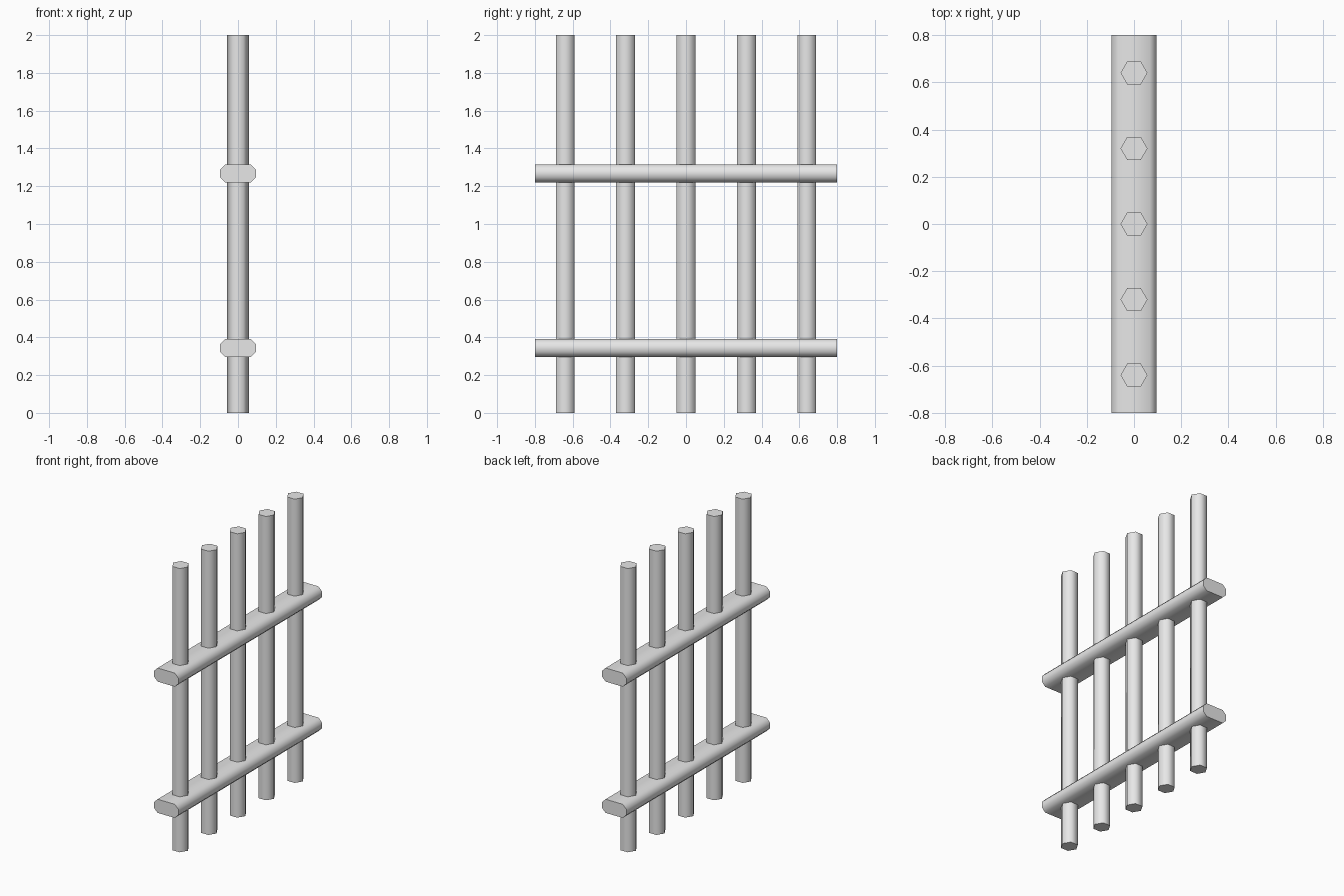
import bpy, math
from mathutils import Vector

if "Cube" in bpy.data.objects:
    bpy.data.objects.remove(bpy.data.objects["Cube"])

grey = bpy.data.materials.new("iron_grey")
grey.diffuse_color = (0.8, 0.8, 0.8, 1)
grey.use_nodes = True
grey.node_tree.nodes["Principled BSDF"].inputs["Base Color"].default_value = grey.diffuse_color


def prism(name, profile, start, sweep):
    """Closed prism: profile points swept along a vector, smooth sides, sharp caps."""
    n = len(profile)
    a = [Vector(p) + Vector(start) for p in profile]
    verts = a + [p + Vector(sweep) for p in a]
    faces = [(i, (i + 1) % n, n + (i + 1) % n, n + i) for i in range(n)]
    faces += [tuple(reversed(range(n))), tuple(range(n, 2 * n))]
    mesh = bpy.data.meshes.new(name)
    mesh.from_pydata(verts, [], faces)
    mesh.materials.append(grey)
    obj = bpy.data.objects.new(name, mesh)
    bpy.context.collection.objects.link(obj)
    bpy.ops.object.select_all(action='DESELECT')
    obj.select_set(True)
    bpy.context.view_layer.objects.active = obj
    bpy.ops.object.shade_smooth_by_angle(angle=math.radians(65))
    return obj


# Upright hexagonal bars
R = 0.057
hexagon = [(R * math.cos(k * math.pi / 3), R * math.sin(k * math.pi / 3), 0)
           for k in range(6)]
for i in range(5):
    prism(f"upright_bar_{i + 1}", hexagon, (0, (i - 2) * 0.32, 0), (0, 0, 2))

# Horizontal rails with chamfered corners
W, H, C = 0.095, 0.048, 0.028
octagon = [(W, 0, H - C), (W - C, 0, H), (C - W, 0, H), (-W, 0, H - C),
           (-W, 0, C - H), (C - W, 0, -H), (W - C, 0, -H), (W, 0, C - H)]
octagon.reverse()
for name, z in (("lower_rail", 0.343), ("upper_rail", 1.268)):
    rail = prism(name, octagon, (0, -0.8, z), (0, 1.6, 0))

# Consistent outward normals
for obj in bpy.context.collection.objects:
    bpy.context.view_layer.objects.active = obj
    bpy.ops.object.mode_set(mode='EDIT')
    bpy.ops.mesh.select_all(action='SELECT')
    bpy.ops.mesh.normals_make_consistent(inside=False)
    bpy.ops.object.mode_set(mode='OBJECT')
